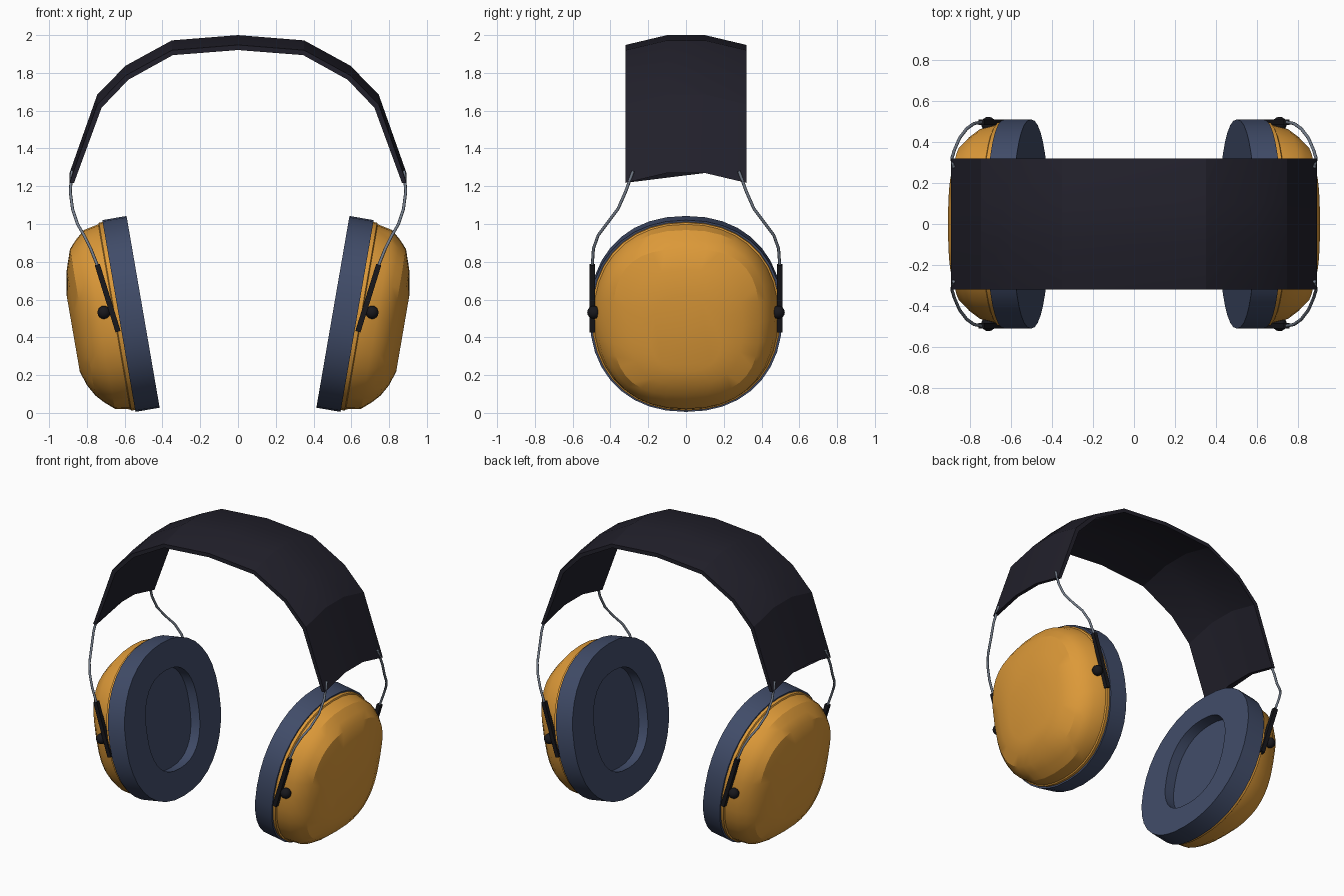
import bpy, bmesh, math
from mathutils import Vector

if "Cube" in bpy.data.objects:
    bpy.data.objects.remove(bpy.data.objects["Cube"])

def material(name, rgb):
    m = bpy.data.materials.new(name)
    m.diffuse_color = (*rgb, 1)
    m.use_nodes = True
    m.node_tree.nodes["Principled BSDF"].inputs["Base Color"].default_value = m.diffuse_color
    return m

ORANGE = material("orange_plastic", (0.72, 0.32, 0.04))
BLUE = material("slate_blue_foam", (0.052, 0.072, 0.14))
BLACK = material("dark_band", (0.0155, 0.0145, 0.024))
STEEL = material("steel_wire", (0.17, 0.20, 0.25))
DARK = material("black_plastic", (0.009, 0.009, 0.012))

def finish(name, bm, mat, angle=30):
    bmesh.ops.recalc_face_normals(bm, faces=bm.faces)
    me = bpy.data.meshes.new(name)
    bm.to_mesh(me)
    bm.free()
    me.materials.append(mat)
    me.shade_smooth()
    me.set_sharp_from_angle(angle=math.radians(angle))
    ob = bpy.data.objects.new(name, me)
    bpy.context.collection.objects.link(ob)
    return ob

def loft(name, rings, mat, angle=30):
    """Skin a list of equal-length point rings and cap both ends."""
    bm = bmesh.new()
    vs = [[bm.verts.new(p) for p in r] for r in rings]
    n = len(vs[0])
    for a, b in zip(vs, vs[1:]):
        for i in range(n):
            bm.faces.new((a[i], a[(i + 1) % n], b[(i + 1) % n], b[i]))
    bm.faces.new(vs[0])
    bm.faces.new(vs[-1])
    return finish(name, bm, mat, angle)

# Cup frame: u points outward, v up along the tilted cup
TILT = math.radians(9.8)
C, S = math.cos(TILT), math.sin(TILT)

def cup_point(side, u, y, v):
    return Vector((side * (0.5025 + C * u + S * v), y, 0.535 - S * u + C * v))

def oval(side, u, ry, rv, power, shift=0.0, n=36):
    pts = []
    for i in range(n):
        t = 2 * math.pi * i / n
        c, s = math.cos(t), math.sin(t)
        y = math.copysign(abs(c) ** (2 / power), c) * ry
        v = math.copysign(abs(s) ** (2 / power), s) * rv
        pts.append(cup_point(side, u, y, v + shift))
    return pts

def tube(name, pts, radius, mat):
    rings = []
    for i, p in enumerate(pts):
        d = (pts[min(i + 1, len(pts) - 1)] - pts[max(i - 1, 0)]).normalized()
        a = d.cross(Vector((1, 0, 0))).normalized()
        b = d.cross(a)
        rings.append([p + radius * (math.cos(k * math.pi / 4) * a + math.sin(k * math.pi / 4) * b)
                      for k in range(8)])
    return loft(name, rings, mat, 60)

# Headband: arched strip, crowned across its width
half = [(0.35, 1.972), (0.595, 1.838), (0.745, 1.685), (0.892, 1.27)]
arch = [(-x, z) for x, z in reversed(half)] + [(0, 2.0)] + half
inner = [(0.345, 1.946), (0.58, 1.816), (0.722, 1.668), (0.868, 1.27)]
under = [(-x, z) for x, z in reversed(inner)] + [(0, 1.973)] + inner
section = [(-0.32, -0.052), (-0.1, 0), (0.1, 0), (0.32, -0.052)]
rings = []
for (xo, zo), (xi, zi) in zip(arch, under):
    rings.append([(xo, y, zo + d) for y, d in section]
                 + [(xi, y, zi + d) for y, d in reversed(section)])
loft("headband", rings, BLACK, 20)

wire = [(0.88, 0.28, 1.28), (0.888, 0.32, 1.17), (0.876, 0.36, 1.08), (0.85, 0.42, 1.0),
        (0.815, 0.465, 0.94), (0.78, 0.49, 0.87), (0.74, 0.497, 0.77)]

for side, label in ((1, "right"), (-1, "left")):
    # Ear cushion with recessed oval opening
    loft(label + "_cushion", [
        oval(side, 0.07, 0.28, 0.33, 2.4),
        oval(side, 0.0, 0.28, 0.33, 2.4),
        oval(side, 0.0, 0.51, 0.515, 2.2),
        oval(side, 0.13, 0.51, 0.515, 2.2)], BLUE)
    # Ear cup shell, stepped in to a domed outer panel
    loft(label + "_cup", [
        oval(side, 0.12, 0.498, 0.505, 2.2),
        oval(side, 0.15, 0.498, 0.505, 2.2),
        oval(side, 0.155, 0.488, 0.497, 2.2),
        oval(side, 0.235, 0.468, 0.48, 2.3),
        oval(side, 0.285, 0.43, 0.437, 2.5),
        oval(side, 0.325, 0.388, 0.393, 2.8),
        oval(side, 0.36, 0.30, 0.31, 2.6, -0.02),
        oval(side, 0.384, 0.19, 0.205, 2.4, -0.05)], ORANGE, 25)
    for f, end in ((-1, "front"), (1, "back")):
        tag = f"{label}_{end}_"
        # Wire yoke from headband to slider
        tube(tag + "wire", [Vector((side * x, f * y, z)) for x, y, z in wire], 0.008, STEEL)
        # Slider bar
        top, low = Vector((0.745, 0, 0.785)), Vector((0.635, 0, 0.43))
        w = Vector((0.955, 0, -0.296)) * 0.014
        bar = []
        for p in (top, low):
            bar.append([(side * q.x, f * y, q.z) for q, y in
                        ((p - w, 0.482), (p + w, 0.482), (p + w, 0.51), (p - w, 0.51))])
        loft(tag + "slider", bar, DARK)
        # Pivot knob
        bm = bmesh.new()
        bmesh.ops.create_uvsphere(bm, u_segments=14, v_segments=8, radius=0.035)
        bmesh.ops.translate(bm, verts=bm.verts, vec=(side * 0.71, f * 0.488, 0.532))
        finish(tag + "knob", bm, DARK, 60)
